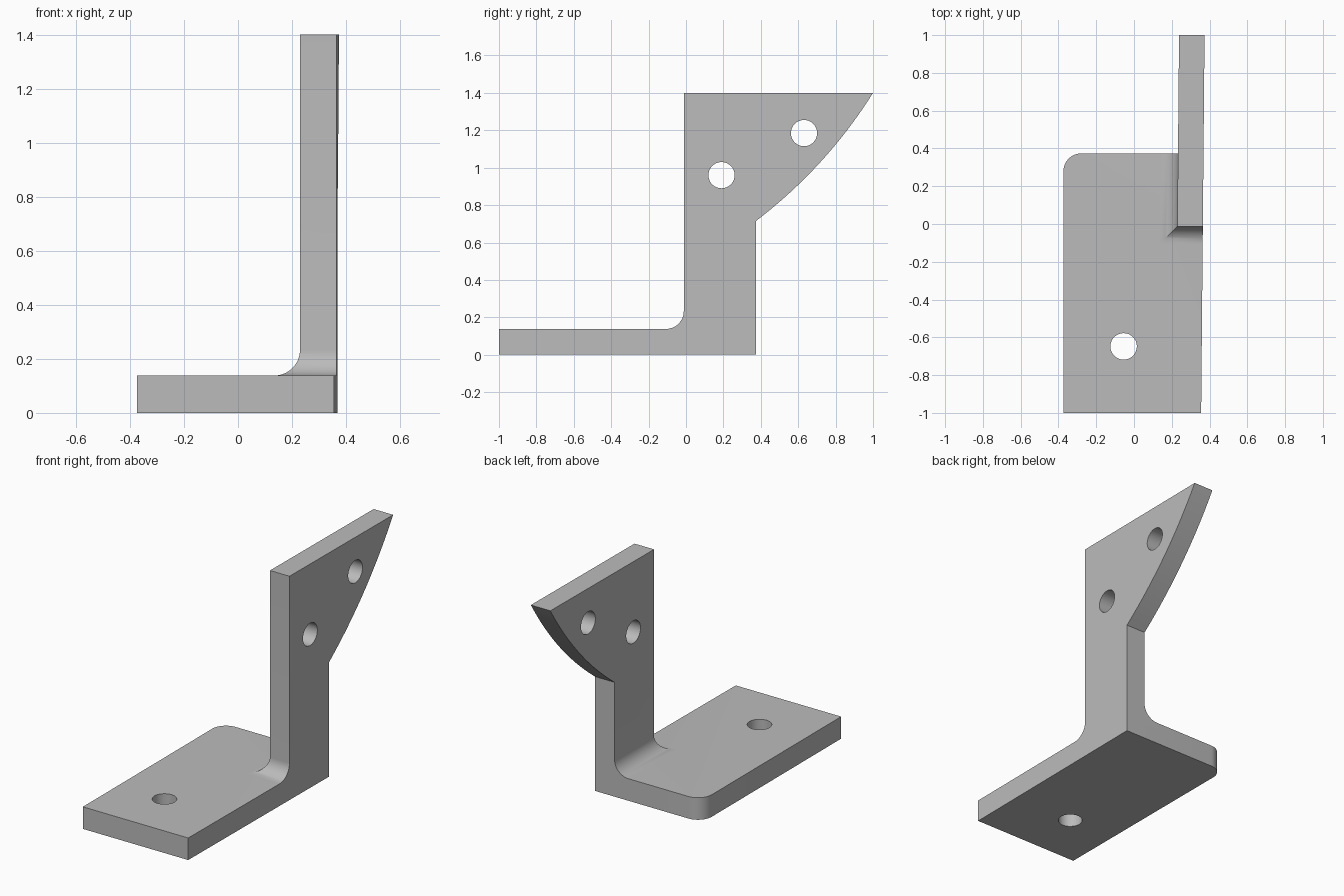
import bpy
import bmesh
from math import pi, sin, cos
from mathutils import Vector

cube = bpy.data.objects.get("Cube")
if cube:
    bpy.data.objects.remove(cube, do_unlink=True)

LEFT, INNER, OUTER = -0.3735, 0.2295, 0.3645   # x of plate edge and upright faces
FRONT, BACK = -0.012, 0.374                    # y of upright faces
THICK, HEIGHT = 0.138, 1.4
FILLET, HOLE = 0.095, 0.07

grey = bpy.data.materials.new("plain grey")
grey.use_nodes = True
COLOUR = (0.5, 0.5, 0.5, 1)
grey.diffuse_color = COLOUR
grey.node_tree.nodes["Principled BSDF"].inputs["Base Color"].default_value = COLOUR


def loft(name, rings):
    """Closed solid through matching rings of points."""
    bm = bmesh.new()
    loops = [[bm.verts.new(p) for p in ring] for ring in rings]
    n = len(loops[0])
    for a, b in zip(loops, loops[1:]):
        for i in range(n):
            j = (i + 1) % n
            bm.faces.new((a[i], a[j], b[j], b[i]))
    bm.faces.new(loops[0])
    bm.faces.new(loops[-1])
    bmesh.ops.recalc_face_normals(bm, faces=bm.faces)
    mesh = bpy.data.meshes.new(name)
    bm.to_mesh(mesh)
    bm.free()
    mesh.materials.append(grey)
    obj = bpy.data.objects.new(name, mesh)
    bpy.context.collection.objects.link(obj)
    return obj


def circle(cx, cy, r, start, end, steps):
    return [(cx + r * cos(start + (end - start) * i / steps),
             cy + r * sin(start + (end - start) * i / steps)) for i in range(steps + 1)]


def flat(pts, z0, z1):
    return [[(x, y, z) for x, y in pts] for z in (z0, z1)]


def upright(pts, x0, x1):
    return [[(x, y, z) for y, z in pts] for x in (x0, x1)]


def combine(target, other, operation):
    mod = target.modifiers.new(operation, "BOOLEAN")
    mod.operation, mod.solver, mod.object = operation, "EXACT", other
    other.hide_render = True
    bpy.context.view_layer.objects.active = target
    bpy.ops.object.modifier_apply(modifier=mod.name)
    bpy.data.objects.remove(other, do_unlink=True)


# Base plate with one rounded rear corner
r = 0.095
plate = [(LEFT, -1), (OUTER, -1), (OUTER, BACK)]
plate += circle(LEFT + r, BACK - r, r, pi / 2, pi, 12)
bracket = loft("mounting_bracket", flat(plate, 0, THICK))

# Upright arm, its rear edge flaring out along a shallow arc
low, tip = Vector((BACK, 0.715)), Vector((1, HEIGHT))
chord = tip - low
bulge = Vector((chord.y, -chord.x)).normalized() * 0.042
flare = [low + chord * (i / 24) + bulge * (4 * i / 24 * (1 - i / 24)) for i in range(25)]
arm = [(FRONT, 0), (BACK, 0)] + [tuple(p) for p in flare] + [(FRONT, HEIGHT)]
combine(bracket, loft("upright_arm", upright(arm, INNER, OUTER)), "UNION")

# Fillet running round the foot of the arm, mitred at the corner
curve = circle(FILLET, THICK + FILLET, FILLET, pi, 1.5 * pi, 14)
section = curve + [(FILLET, THICK - 0.05), (-0.05, THICK - 0.05), (-0.05, THICK + FILLET)]
fillet = loft("foot_fillet", [
    [(INNER - d, BACK, z) for d, z in section],
    [(INNER - d, FRONT - d, z) for d, z in section],
    [(OUTER, FRONT - d, z) for d, z in section]])
combine(bracket, fillet, "UNION")

# Bolt holes: two through the arm, one through the plate
for y, z in ((0.19, 0.96), (0.631, 1.185)):
    ring = circle(y, z, HOLE, 0, 2 * pi, 48)[:-1]
    combine(bracket, loft("arm_hole", upright(ring, 0, 0.6)), "DIFFERENCE")
ring = circle(-0.055, -0.648, HOLE, 0, 2 * pi, 48)[:-1]
combine(bracket, loft("plate_hole", flat(ring, -0.2, 0.4)), "DIFFERENCE")

# The arm side is very slightly skewed along its length
for v in bracket.data.vertices:
    if v.co.x > 0.1:
        v.co.x += 0.009 * v.co.y

bpy.ops.object.select_all(action="DESELECT")
bracket.select_set(True)
bpy.context.view_layer.objects.active = bracket
bpy.ops.object.shade_smooth_by_angle(angle=pi / 6)
